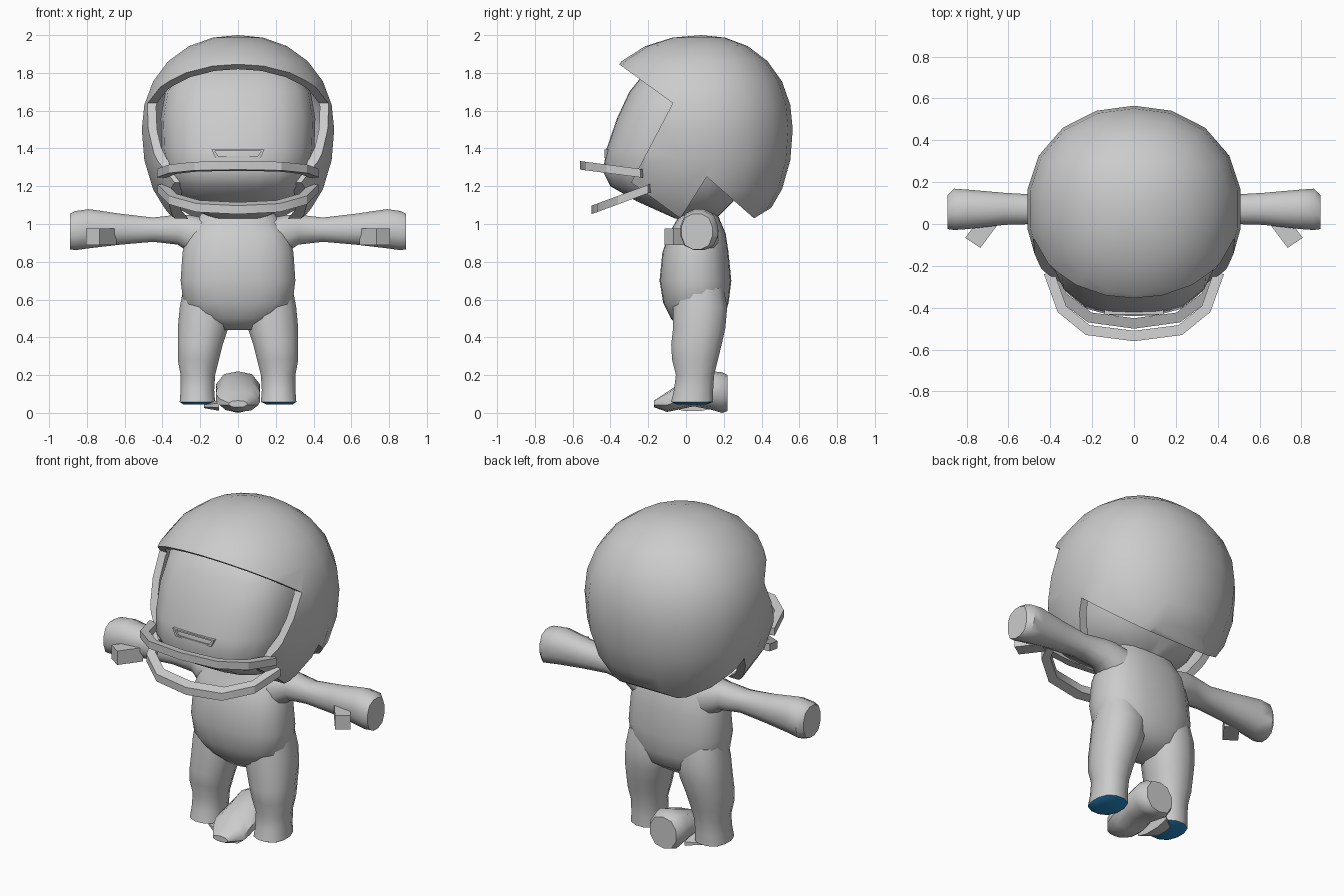
import bpy, bmesh, math
from mathutils import Vector

if "Cube" in bpy.data.objects:
    bpy.data.objects.remove(bpy.data.objects["Cube"])


def material(name, rgb):
    m = bpy.data.materials.new(name)
    m.use_nodes = True
    m.diffuse_color = (*rgb, 1)
    m.node_tree.nodes["Principled BSDF"].inputs["Base Color"].default_value = (*rgb, 1)
    return m


GREY = material("plain grey", (0.6, 0.6, 0.6))
BLUE = material("sole blue", (0.02, 0.27, 0.6))


def finish(name, bm, angle=45):
    bmesh.ops.recalc_face_normals(bm, faces=bm.faces)
    me = bpy.data.meshes.new(name)
    bm.to_mesh(me)
    bm.free()
    ob = bpy.data.objects.new(name, me)
    bpy.context.collection.objects.link(ob)
    me.materials.append(GREY)
    smooth(ob, angle)
    return ob


def activate(ob):
    bpy.ops.object.select_all(action='DESELECT')
    ob.select_set(True)
    bpy.context.view_layer.objects.active = ob


def smooth(ob, angle):
    activate(ob)
    bpy.ops.object.shade_smooth_by_angle(angle=math.radians(angle))


def skin(bm, rings, closed=True):
    """Bridge equal rings of points and cap both ends."""
    vs = [[bm.verts.new(p) for p in r] for r in rings]
    n = len(vs[0])
    for a, b in zip(vs, vs[1:]):
        for i in range(n):
            j = (i + 1) % n
            bm.faces.new((a[i], a[j], b[j], b[i]))
    bm.faces.new(vs[0])
    bm.faces.new(vs[-1])


def loft(name, axis, rings, n=14, power=2.6, side=1, angle=45):
    """Rings are (position, a0, a1, b0, b1): extents on the other two axes."""
    bm = bmesh.new()
    out = []
    for t, a0, a1, b0, b1 in rings:
        ring = []
        for i in range(n):
            w = 2 * math.pi * (i + 0.5) / n
            c, s = math.cos(w), math.sin(w)
            k = (abs(c) ** power + abs(s) ** power) ** (-1 / power)
            a = (a0 + a1) / 2 + k * c * (a1 - a0) / 2
            b = (b0 + b1) / 2 + k * s * (b1 - b0) / 2
            p = {'X': (t, a, b), 'Y': (a, t, b), 'Z': (a, b, t)}[axis]
            ring.append((p[0] * side, p[1], p[2]))
        out.append(ring)
    skin(bm, out)
    return finish(name, bm, angle)


# Torso with rounded belly
loft("torso", 'Z', [
    (0.44, -0.10, 0.10, -0.02, 0.12), (0.50, -0.22, 0.22, -0.08, 0.20),
    (0.58, -0.29, 0.29, -0.12, 0.225), (0.70, -0.305, 0.305, -0.14, 0.24),
    (0.85, -0.295, 0.295, -0.125, 0.225), (0.95, -0.27, 0.27, -0.09, 0.21),
    (1.02, -0.22, 0.22, -0.05, 0.18), (1.10, -0.16, 0.16, -0.03, 0.15)], n=18)

# Head inside the helmet
loft("head", 'Z', [
    (1.03, -0.14, 0.14, -0.06, 0.16), (1.12, -0.30, 0.30, -0.26, 0.25),
    (1.20, -0.35, 0.35, -0.40, 0.32), (1.28, -0.385, 0.385, -0.44, 0.36),
    (1.40, -0.405, 0.405, -0.42, 0.38), (1.56, -0.41, 0.41, -0.365, 0.38),
    (1.70, -0.385, 0.385, -0.30, 0.34), (1.80, -0.32, 0.32, -0.22, 0.27),
    (1.86, -0.2, 0.2, -0.1, 0.2)], n=22, power=2.8)

for s, tag in ((1, "left"), (-1, "right")):
    # Legs, with a coloured sole under each foot
    leg = loft(tag + "_leg", 'Z', [
        (0.045, 0.15, 0.29, -0.05, 0.11), (0.058, 0.12, 0.31, -0.08, 0.145),
        (0.12, 0.125, 0.305, -0.065, 0.145), (0.20, 0.12, 0.305, -0.055, 0.15),
        (0.28, 0.10, 0.32, -0.075, 0.17), (0.36, 0.08, 0.32, -0.08, 0.19),
        (0.45, 0.05, 0.32, -0.07, 0.21), (0.56, 0.03, 0.31, -0.07, 0.22),
        (0.66, 0.06, 0.29, -0.05, 0.20)], n=12, side=s)
    leg.data.materials.append(BLUE)
    for f in leg.data.polygons:
        if f.center.z < 0.055:
            f.material_index = 1

    # Arms held out sideways, widening to the mitten hands
    loft(tag + "_arm", 'X', [
        (0.16, -0.04, 0.18, 0.80, 1.03), (0.26, -0.03, 0.17, 0.85, 1.05),
        (0.32, 0.0, 0.155, 0.89, 1.05), (0.45, 0.0, 0.14, 0.905, 1.035),
        (0.62, -0.005, 0.15, 0.89, 1.055), (0.79, -0.025, 0.165, 0.87, 1.08),
        (0.86, -0.03, 0.17, 0.86, 1.07), (0.89, -0.025, 0.14, 0.865, 1.055)],
        n=12, side=s)

    # Thumbs pointing forward and out
    bm = bmesh.new()
    rings = []
    for x, y in ((0.68, 0.03), (0.77, -0.09)):
        rings.append([(s * (x + d * 0.036), y + d * 0.024, z)
                      for d, z in ((-1, 0.89), (1, 0.89), (1, 0.975), (-1, 0.975))])
    skin(bm, rings)
    finish(tag + "_thumb", bm, 30)

# Loose shoe between the feet: flat toe, tall heel
loft("loose_shoe", 'Y', [
    (-0.17, -0.05, 0.05, 0.03, 0.065), (-0.10, -0.10, 0.11, 0.005, 0.11),
    (-0.05, -0.12, 0.12, 0.015, 0.145), (0.04, -0.115, 0.115, 0.035, 0.18),
    (0.14, -0.12, 0.12, 0.015, 0.22), (0.19, -0.11, 0.11, 0.0, 0.215),
    (0.22, -0.09, 0.09, 0.01, 0.20)], n=10, power=2.4)
loft("shoe_flap", 'X', [
    (-0.18, -0.03, 0.10, 0.025, 0.05), (-0.10, -0.09, 0.16, 0.01, 0.07)], n=8)

# Helmet: squarish ball, hollowed and trimmed to its side outline
bm = bmesh.new()
bmesh.ops.create_uvsphere(bm, u_segments=18, v_segments=12, radius=1)
for v in bm.verts:
    k = sum(abs(c) ** 2.15 for c in v.co) ** (-1 / 2.15)
    x, y, z = v.co * k
    v.co = (0.515 * x, 0.08 + y * (0.485 if y > 0 else 0.58), 1.5 + z * (0.5 if z > 0 else 0.62))
helmet = finish("helmet", bm)
hollow = helmet.modifiers.new("hollow", 'SOLIDIFY')
hollow.thickness = 0.045
hollow.offset = -1

outline = [(-0.36, 1.85), (-0.07, 1.64), (-0.29, 1.22), (-0.03, 1.03), (0.11, 1.25),
           (0.36, 1.03), (0.8, 1.3), (0.8, 2.2), (-0.36, 2.2)]
bm = bmesh.new()
skin(bm, [[(x, y, z) for y, z in outline] for x in (-0.8, 0.8)])
cutter = finish("helmet_cutter", bm)
cutter.hide_render = True
trim = helmet.modifiers.new("trim", 'BOOLEAN')
trim.operation = 'INTERSECT'
trim.solver = 'EXACT'
trim.object = cutter
activate(helmet)
for m in ("hollow", "trim"):
    bpy.ops.object.modifier_apply(modifier=m)
bpy.data.objects.remove(cutter)
smooth(helmet, 40)


def guard_bar(name, half, front, slope, height):
    """Flat bar swept round the front; its height follows y."""
    path = [(-x, y) for x, y in half] + [(0, front)] + [(x, y) for x, y in reversed(half)]
    rings = []
    for i, (x, y) in enumerate(path):
        a, b = path[max(i - 1, 0)], path[min(i + 1, len(path) - 1)]
        t = Vector((b[0] - a[0], b[1] - a[1])).normalized()
        ix, iy = x - t.y * 0.05, y + t.x * 0.05
        rings.append([(px, py, height + slope * (py - front) + dz)
                      for px, py, dz in ((x, y, 0), (ix, iy, 0), (ix, iy, 0.045), (x, y, 0.045))])
    bm = bmesh.new()
    skin(bm, rings)
    return finish(name, bm, 30)


# Face guard bars
guard_bar("upper_guard_bar", [(0.43, -0.24), (0.365, -0.42), (0.23, -0.53)], -0.56, -0.13, 1.288)
guard_bar("lower_guard_bar", [(0.425, -0.20), (0.365, -0.36), (0.22, -0.47)], -0.50, 0.37, 1.052)

# Mouth: thin raised frame on the face
bm = bmesh.new()
outer = [(-0.14, 1.395), (0.14, 1.395), (0.12, 1.35), (-0.12, 1.35)]
inner = [(x * 0.87, 1.372 + (z - 1.372) * 0.6) for x, z in outer]
vs = [[bm.verts.new((x, y, z)) for x, z in loop] for loop, y in
      ((outer, -0.405), (outer, -0.432), (inner, -0.432), (inner, -0.405))]
for a, b in zip(vs, vs[1:] + vs[:1]):
    for i in range(4):
        j = (i + 1) % 4
        bm.faces.new((a[i], a[j], b[j], b[i]))
finish("mouth", bm, 30)
